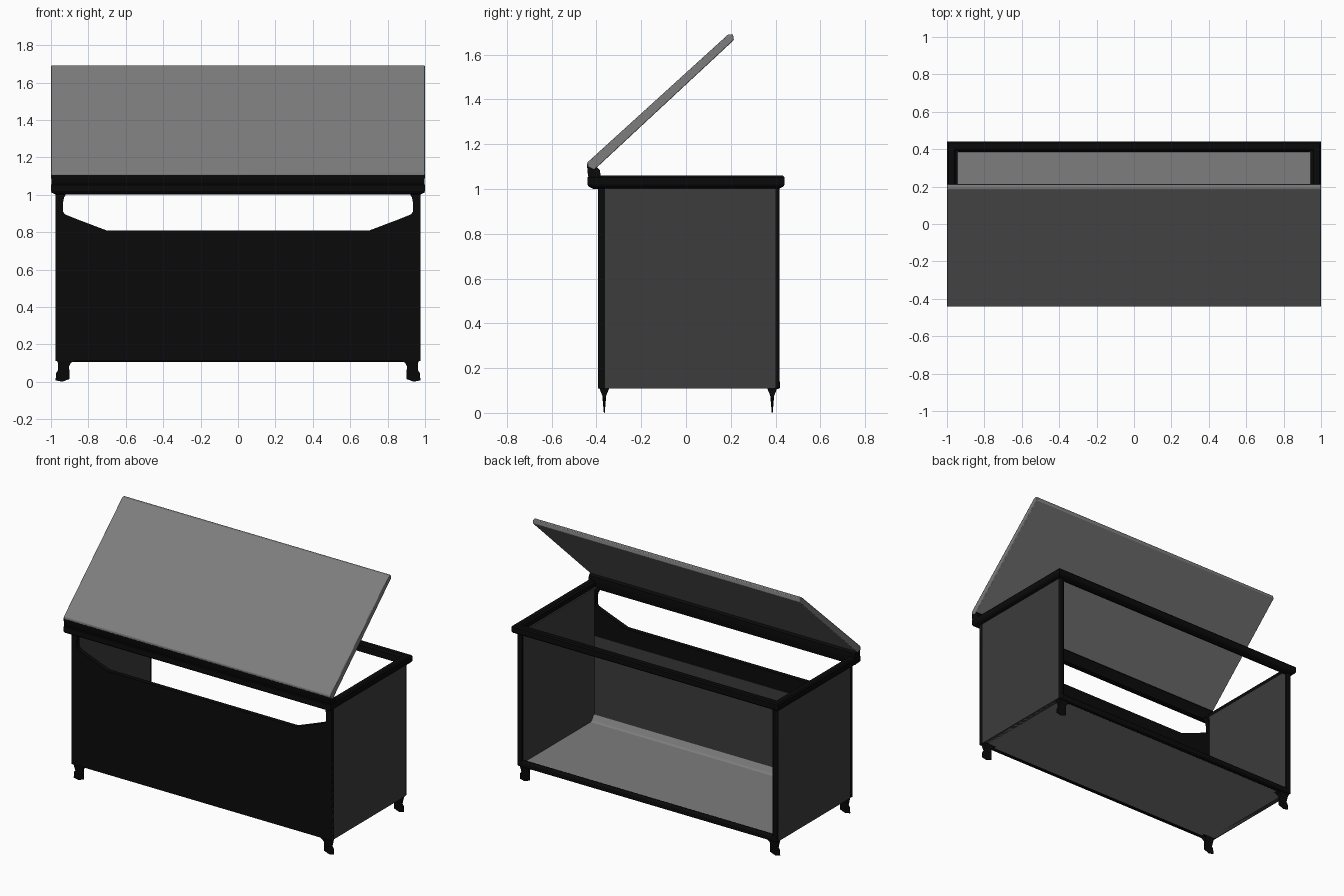
import bpy, bmesh

if "Cube" in bpy.data.objects:
    bpy.data.objects.remove(bpy.data.objects["Cube"])


def material(name, value):
    mat = bpy.data.materials.new(name)
    mat.diffuse_color = (value, value, value, 1)
    mat.use_nodes = True
    mat.node_tree.nodes["Principled BSDF"].inputs["Base Color"].default_value = mat.diffuse_color
    return mat


GREY = material("mid_grey", 0.206)
DARK = material("dark_grey", 0.045)
BLACK = material("black", 0.003)


def finish(name, bm, mat, bevel=0.0):
    bmesh.ops.recalc_face_normals(bm, faces=bm.faces)
    me = bpy.data.meshes.new(name)
    bm.to_mesh(me)
    bm.free()
    me.materials.append(mat)
    ob = bpy.data.objects.new(name, me)
    bpy.context.collection.objects.link(ob)
    if bevel:
        mod = ob.modifiers.new("soft_edges", 'BEVEL')
        mod.width = bevel
        mod.segments = 2
    bpy.ops.object.select_all(action='DESELECT')
    bpy.context.view_layer.objects.active = ob
    ob.select_set(True)
    bpy.ops.object.shade_smooth_by_angle()
    return ob


def prism(name, profile, axis, a, b, mat, bevel=0.0):
    """Extrude a profile: (y, z) along X, or (x, z) along Y."""
    bm = bmesh.new()
    place = (lambda p, t: (t, *p)) if axis == 'X' else (lambda p, t: (p[0], t, p[1]))
    va = [bm.verts.new(place(p, a)) for p in profile]
    vb = [bm.verts.new(place(p, b)) for p in profile]
    bm.faces.new(va)
    bm.faces.new(vb)
    n = len(profile)
    for i in range(n):
        j = (i + 1) % n
        bm.faces.new((va[i], va[j], vb[j], vb[i]))
    return finish(name, bm, mat, bevel)


def box(name, x, y, z, mat, bevel=0.0):
    prof = [(y[0], z[0]), (y[1], z[0]), (y[1], z[1]), (y[0], z[1])]
    return prism(name, prof, 'X', x[0], x[1], mat, bevel)


def frame(name, hx, hy, section, mat):
    """Sweep an (inset, z) section around a rectangle."""
    bm = bmesh.new()
    rings = [[bm.verts.new((sx * (hx - d), sy * (hy - d), z)) for d, z in section]
             for sx, sy in ((-1, -1), (1, -1), (1, 1), (-1, 1))]
    n = len(section)
    for k in range(4):
        r, s = rings[k], rings[(k + 1) % 4]
        for i in range(n):
            j = (i + 1) % n
            bm.faces.new((r[i], r[j], s[j], s[i]))
    return finish(name, bm, mat)


# Front panel with the wide opening below the rim, lined inside
half = [(0.975, 0.11), (0.975, 1.01), (0.915, 1.01), (0.93, 0.985),
        (0.935, 0.96), (0.935, 0.91), (0.925, 0.895), (0.85, 0.865), (0.705, 0.81)]
prism("front_panel", half + [(-x, z) for x, z in reversed(half)], 'Y', -0.392, -0.362, BLACK)
box("front_lining", (-0.945, 0.945), (-0.364, -0.36), (0.12, 0.7), DARK)

# Side walls with dark posts at the back; the back stays open
for s, side in ((-1, "left"), (1, "right")):
    box(side + "_wall", sorted((s * 0.94, s * 0.975)), (-0.39, 0.40), (0.11, 1.02), DARK)
    box(side + "_rear_post", sorted((s * 0.94, s * 0.975)), (0.395, 0.418), (0.11, 1.02),
        BLACK, 0.006)

# Floor and rear sill
box("floor", (-0.965, 0.965), (-0.385, 0.41), (0.11, 0.13), GREY)
box("rear_sill", (-0.97, 0.97), (0.385, 0.42), (0.107, 0.145), BLACK, 0.008)
prism("floor_fillet", [(-0.355, 0.125), (-0.31, 0.125), (-0.335, 0.137), (-0.355, 0.17)],
      'X', -0.95, 0.95, GREY)

# Top rim running around all four sides
frame("top_rim", 1.0, 0.44, [(0.027, 1.0), (0.006, 1.01), (0.0, 1.02), (0.0, 1.052),
                             (0.008, 1.06), (0.04, 1.06), (0.05, 1.05), (0.05, 1.005)], BLACK)

# Hinge strip under the lid
prism("hinge_strip", [(-0.39, 1.01), (-0.42, 1.03), (-0.438, 1.06), (-0.442, 1.105),
                      (-0.41, 1.11), (-0.385, 1.085), (-0.38, 1.05)], 'X', -0.998, 0.998, BLACK)

# Propped-open lid
prism("lid", [(-0.441, 1.10), (-0.441, 1.118), (0.188, 1.69), (0.21, 1.69),
              (0.214, 1.665), (-0.41, 1.085)], 'X', -1.0, 1.0, GREY, 0.004)

# Flared legs that thin out towards the ground
foot = [(0.97, 0.12), (0.86, 0.12), (0.895, 0.10), (0.905, 0.08),
        (0.90, 0.055), (0.90, 0.015), (0.94, 0.0), (0.975, 0.008),
        (0.973, 0.045), (0.963, 0.06), (0.963, 0.10)]
for y, end in ((-0.365, "front"), (0.385, "rear")):
    for s, side in ((-1, "left"), (1, "right")):
        leg = prism(f"{end}_{side}_leg", [(s * x, z) for x, z in foot], 'Y', -0.025, 0.025, BLACK)
        for v in leg.data.vertices:
            v.co.y = y + v.co.y * max(0.08, min(1.0, (v.co.z - 0.06) / 0.055))
